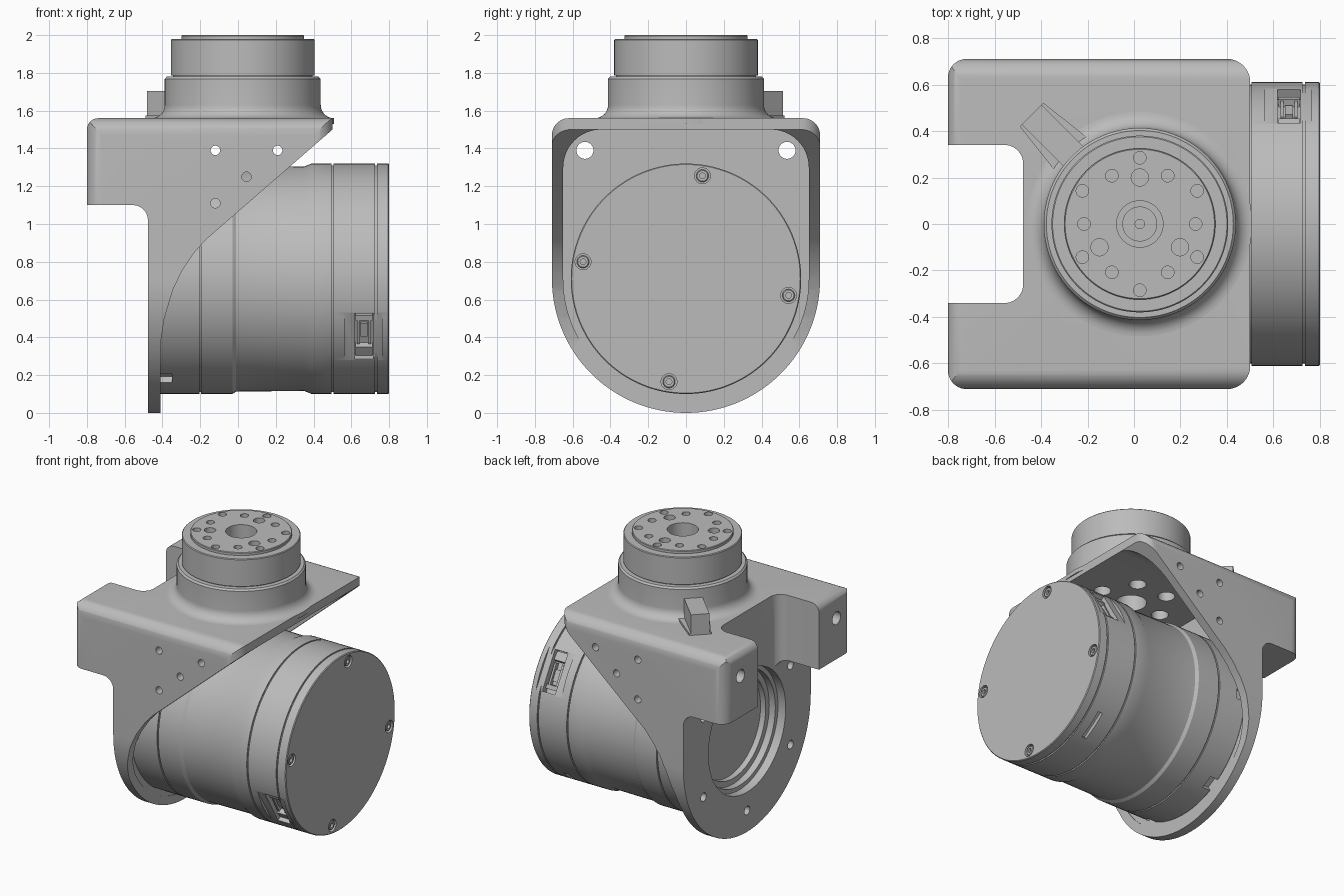
import bpy, bmesh, math
from math import cos, sin, pi, radians
from mathutils import Matrix, Vector

old = bpy.data.objects.get("Cube")
if old:
    bpy.data.objects.remove(old, do_unlink=True)

grey = bpy.data.materials.new("machined grey")
grey.use_nodes = True
GREY = (0.5, 0.5, 0.5, 1)
grey.diffuse_color = GREY
grey.node_tree.nodes["Principled BSDF"].inputs["Base Color"].default_value = GREY

AXIS_Z = 0.71          # height of the motor axis
NECK_X = 0.025         # position of the vertical output axis


def make(name, bm):
    bmesh.ops.remove_doubles(bm, verts=bm.verts, dist=1e-5)
    bmesh.ops.recalc_face_normals(bm, faces=bm.faces)
    me = bpy.data.meshes.new(name)
    bm.to_mesh(me)
    bm.free()
    me.materials.append(grey)
    ob = bpy.data.objects.new(name, me)
    bpy.context.scene.collection.objects.link(ob)
    return ob


def place(axis, u, v, w):
    return {"x": (w, u, v), "y": (u, w, v), "z": (u, v, w)}[axis]


def prism(name, pts, axis, a, b):
    """Extrude a flat outline along an axis from a to b."""
    bm = bmesh.new()
    lo = [bm.verts.new(place(axis, u, v, a)) for u, v in pts]
    hi = [bm.verts.new(place(axis, u, v, b)) for u, v in pts]
    bm.faces.new(lo)
    bm.faces.new(hi)
    for i in range(len(pts)):
        j = (i + 1) % len(pts)
        bm.faces.new((lo[i], lo[j], hi[j], hi[i]))
    return make(name, bm)


def arc(u, v, r, a0, a1, n=48):
    return [(u + r * cos(radians(a0 + (a1 - a0) * i / n)),
             v + r * sin(radians(a0 + (a1 - a0) * i / n))) for i in range(n + 1)]


def rounded(corners, n=10):
    """Round polygon corners given as (u, v, radius)."""
    out = []
    for i, (u, v, r) in enumerate(corners):
        p = Vector((u, v))
        if r == 0:
            out.append((u, v))
            continue
        d0 = (Vector(corners[i - 1][:2]) - p).normalized()
        d1 = (Vector(corners[(i + 1) % len(corners)][:2]) - p).normalized()
        half = d0.angle(d1) / 2
        c = p + (d0 + d1).normalized() * r / sin(half)
        s, e = p + d0 * r / math.tan(half) - c, p + d1 * r / math.tan(half) - c
        ang = s.angle(e)
        for k in range(n + 1):
            t = k / n
            q = c + (s * sin((1 - t) * ang) + e * sin(t * ang)) / sin(ang)
            out.append((q.x, q.y))
    return out


def rod(name, axis, u, v, r, a, b, n=32):
    return prism(name, arc(u, v, r, 0, 360, n)[:-1], axis, a, b)


def lathe(name, profile, axis, u, v, n=128):
    """Revolve (radius, position) pairs around an axis."""
    bm = bmesh.new()
    rings = [[bm.verts.new(place(axis, u + r * cos(2 * pi * i / n), v + r * sin(2 * pi * i / n), h))
              for i in range(n)] for r, h in profile]
    for k in range(len(rings) - 1):
        a, b = rings[k], rings[k + 1]
        for i in range(n):
            j = (i + 1) % n
            bm.faces.new((a[i], a[j], b[j], b[i]))
    bmesh.ops.dissolve_degenerate(bm, dist=1e-6, edges=bm.edges)
    return make(name, bm)


def radial_box(name, x, radius, deg, sx, st, sr):
    """Box standing on the motor wall: size along x, tangent and radius."""
    bm = bmesh.new()
    m = (Matrix.Translation((0, 0, AXIS_Z)) @ Matrix.Rotation(radians(deg), 4, "X")
         @ Matrix.Translation((x, radius, 0)) @ Matrix.Diagonal((sx, sr, st, 1)))
    bmesh.ops.create_cube(bm, size=1, matrix=m)
    return make(name, bm)


def carve(ob, cutters, op="DIFFERENCE", keep=False):
    for c in cutters:
        m = ob.modifiers.new("cut", "BOOLEAN")
        m.operation, m.object, m.solver = op, c, "EXACT"
    me = bpy.data.meshes.new_from_object(ob.evaluated_get(bpy.context.evaluated_depsgraph_get()))
    ob.modifiers.clear()
    ob.data = me
    if not keep:
        for c in cutters:
            bpy.data.objects.remove(c, do_unlink=True)


def polar(u, v, r, start, count):
    return [(u + r * cos(radians(start + 360 * k / count)),
             v + r * sin(radians(start + 360 * k / count))) for k in range(count)]


def shell_outline(half, top, r):
    return (arc(half - r, top - r, r, 0, 90, 12) + arc(r - half, top - r, r, 90, 180, 12)
            + arc(0, AXIS_Z, half, 180, 360, 64))


# Bracket: end outline limited by its side and plan outlines
bracket = prism("bracket", shell_outline(0.71, 1.56, 0.09), "x", -0.8, 0.5)
side = rounded([(-0.8, 1.1, 0), (-0.8, 1.56, 0.06), (0.5, 1.56, 0), (0.5, 1.5, 0),
                (-0.25, 0.848, 0), (-0.345, 0.65, 0), (-0.39, 0.5, 0), (-0.408, 0.38, 0),
                (-0.412, -0.1, 0), (-0.477, -0.1, 0), (-0.477, 1.1, 0.08)])
# soften the sweep where the sloped edge runs down into the back plate
side = [p for p in side if p != (-0.25, 0.848)]
at = next(i for i, p in enumerate(side) if p == (-0.345, 0.65))
side[at:at] = [(-0.17, 0.917), (-0.23, 0.85), (-0.295, 0.755)]
plan = rounded([(-0.8, -0.71, 0.08), (0.5, -0.71, 0.1), (0.5, 0.71, 0.1), (-0.8, 0.71, 0.08)])
carve(bracket, [prism("side_limit", side, "y", -1, 1), prism("plan_limit", plan, "z", -1, 3)], "INTERSECT")

slot = rounded([(-1, -0.34, 0), (-0.477, -0.34, 0.08), (-0.477, 0.34, 0.08), (-1, 0.34, 0)])
cuts = [prism("cavity", shell_outline(0.65, 1.5, 0.2), "x", -0.414, 1),
        prism("lug_slot", slot, "z", -1, 3),
        rod("bore", "x", 0, AXIS_Z, 0.43, -0.6, -0.3, 96)]
cuts += [rod("ring_hole", "x", y, z, 0.03, -0.6, -0.3) for y, z in polar(0, AXIS_Z, 0.56, 30, 6)]
cuts += [rod("lug_hole", "x", s * 0.535, 1.39, 0.045, -1, -0.3) for s in (-1, 1)]
cuts += [rod("side_hole", "y", x, z, 0.025, -1, 1)
         for x, z in ((-0.12, 1.39), (0.21, 1.39), (0.045, 1.25), (-0.12, 1.11))]


def under_holes():
    return ([rod("under_hole", "z", x, y, 0.055, 1.3, 1.66) for x, y in polar(NECK_X, 0, 0.24, 0, 6)]
            + [rod("under_bore", "z", NECK_X, 0, 0.1, 1.3, 1.66)])


carve(bracket, cuts + under_holes())

# Neck with flared foot, output drum and top disc
flare = [(0.413 + 0.07 - 0.07 * sin(t), 1.63 - 0.07 * cos(t)) for t in [k * pi / 16 for k in range(9)]]
neck = lathe("neck", [(0, 1.53), (0.483, 1.53)] + flare
             + [(0.413, 1.768), (0.402, 1.78), (0.37, 1.78), (0.37, 1.787), (0.38, 1.787), (0.38, 1.975),
                (0.375, 1.98), (0.325, 1.98), (0.325, 1.996), (0.321, 2), (0, 2)], "z", NECK_X, 0)
cuts = [rod("bore", "z", NECK_X, 0, 0.1, 1.88, 2.1, 48)]
for radius, start, count, size in ((0.285, 30, 6, 0.027), (0.24, 0, 6, 0.027), (0.2, 90, 3, 0.037)):
    cuts += [rod("bolt_hole", "z", x, y, size, 1.93, 2.1) for x, y in polar(NECK_X, 0, radius, start, count)]
carve(neck, cuts + under_holes())
lathe("centre_plug", [(0, 1.87), (0.075, 1.87), (0.075, 1.9), (0.02, 1.9), (0.02, 1.885), (0, 1.885)],
      "z", NECK_X, 0, 48)

# Stop rib beside the neck
d, w = Vector((-0.707, 0.707)), Vector((0.0424, 0.0424))
tip, root = Vector((-0.44, 0.47)), Vector((-0.22, 0.25))
prism("stop_rib", [tuple(p) for p in (tip - w, tip + w, root + w, root - w)], "z", 1.53, 1.705)
prism("stop_rib_foot", [tuple(p) for p in (tip - w * 1.2, tip + w * 1.2, root + w * 1.8, root - w * 1.8)],
      "z", 1.53, 1.575)


# Motor body with seams and a slightly narrower waist
def seam(x):
    return [(0.61, x - 0.005), (0.6, x - 0.005), (0.6, x + 0.005), (0.61, x + 0.005)]


motor = lathe("motor_body", [(0, -0.33), (0.36, -0.33), (0.36, -0.37), (0.4, -0.37), (0.4, -0.417),
                             (0.605, -0.417), (0.61, -0.41)] + seam(-0.2)
              + [(0.61, -0.03), (0.597, -0.01), (0.594, 0.35), (0.61, 0.39)] + seam(0.5) + seam(0.73)
              + [(0.61, 0.795), (0.605, 0.8), (0, 0.8)], "x", 0, AXIS_Z)
screws = [(0.087, 1.255), (-0.545, 0.8), (0.543, 0.622), (-0.09, 0.165)]
cuts = [rod("screw_seat", "x", y, z, 0.042, 0.77, 0.9) for y, z in screws]
cuts += [radial_box("notch", -0.39, 0.6, a, 0.08, 0.09, 0.06) for a in range(0, 360, 60)]
for a in (31, 211):
    cuts += [radial_box("pad_flat", 0.663, 0.65, a, 0.2, 0.34, 0.116),
             radial_box("port_window", 0.667, 0.62, a, 0.1, 0.28, 0.16)]
cuts.append(radial_box("vent_slot", 0.64, 0.61, -55, 0.035, 0.2, 0.06))
carve(motor, cuts)

# Cap screws and port connectors
for y, z in screws:
    lathe("cap_screw", [(0, 0.765), (0.033, 0.765), (0.033, 0.792), (0.028, 0.796), (0.015, 0.796),
                        (0.015, 0.78), (0, 0.78)], "x", y, z, 32)
for a in (31, 211):
    radial_box("port_block", 0.667, 0.555, a + 10.5, 0.09, 0.06, 0.05)
    radial_box("port_bar", 0.667, 0.555, a - 10, 0.09, 0.03, 0.05)
    for dx in (-0.03, 0.03):
        radial_box("port_rail", 0.667 + dx, 0.55, a - 2, 0.014, 0.16, 0.04)
    radial_box("port_pin_block", 0.667, 0.545, a - 2, 0.035, 0.08, 0.03)

# Shading
bpy.ops.object.select_all(action="DESELECT")
for ob in bpy.context.scene.objects:
    if ob.type == "MESH":
        ob.select_set(True)
        bpy.context.view_layer.objects.active = ob
bpy.ops.object.shade_smooth_by_angle(angle=radians(30))
